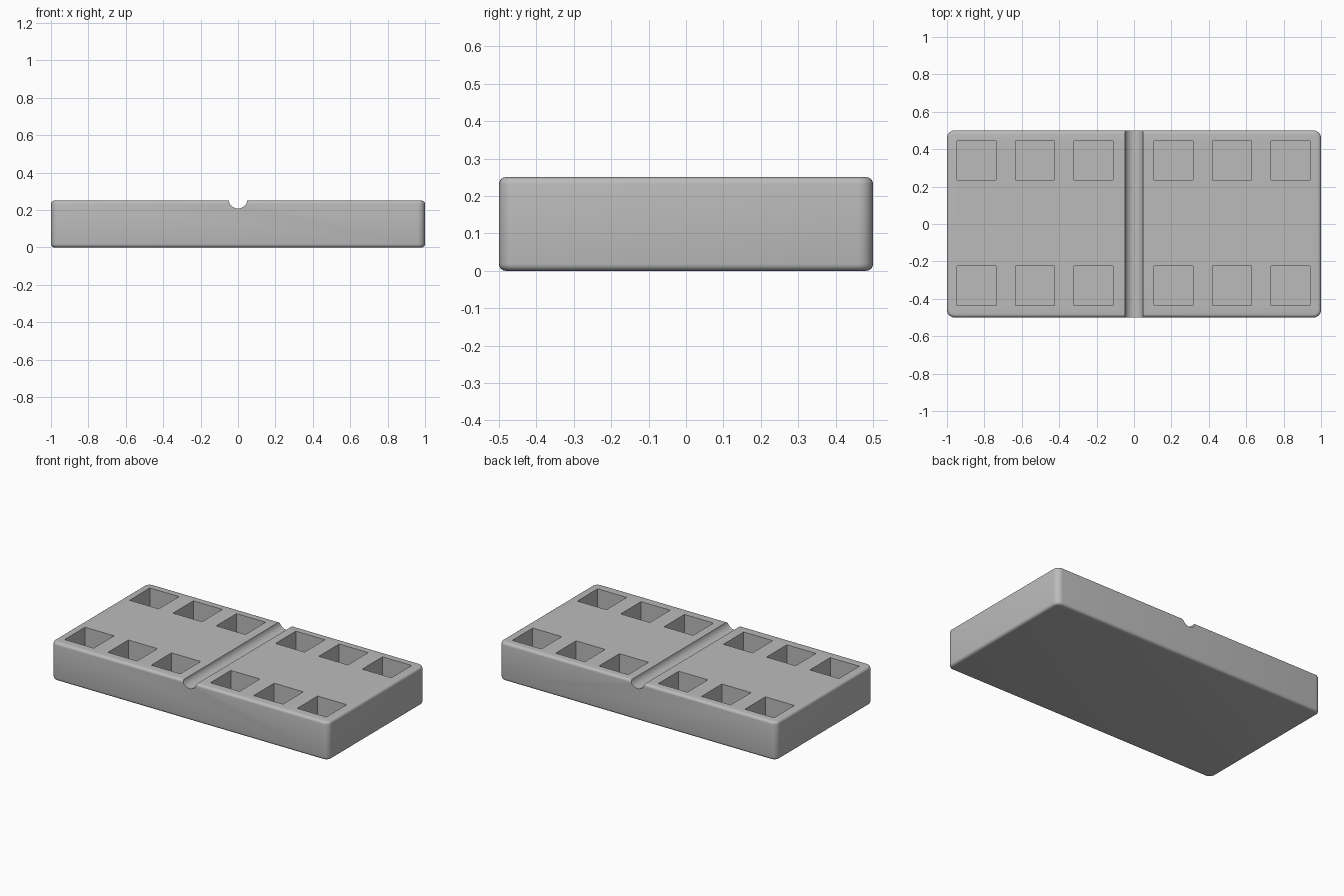
import bpy, bmesh, math
from mathutils import Matrix, Vector

if "Cube" in bpy.data.objects:
    bpy.data.objects.remove(bpy.data.objects["Cube"])

grey = bpy.data.materials.new("plain grey")
grey.diffuse_color = (0.5, 0.5, 0.5, 1)
grey.use_nodes = True
grey.node_tree.nodes["Principled BSDF"].inputs["Base Color"].default_value = grey.diffuse_color

LENGTH, WIDTH, HEIGHT = 2.0, 1.0, 0.25
POCKET, DEPTH = 0.21, 0.18


def make_object(name, bm):
    mesh = bpy.data.meshes.new(name)
    bm.to_mesh(mesh)
    bm.free()
    mesh.materials.append(grey)
    ob = bpy.data.objects.new(name, mesh)
    bpy.context.collection.objects.link(ob)
    return ob


def add_box(bm, centre, size):
    matrix = Matrix.Translation(centre) @ Matrix.Diagonal((*size, 1))
    bmesh.ops.create_cube(bm, size=1, matrix=matrix)


# Block: rounded vertical corners, then a smaller rounding on the top and bottom rims
bm = bmesh.new()
add_box(bm, Vector((0, 0, HEIGHT / 2)), (LENGTH, WIDTH, HEIGHT))
upright = [e for e in bm.edges if abs(e.verts[0].co.z - e.verts[1].co.z) > 0.1]
bmesh.ops.bevel(bm, geom=upright, offset=0.04, segments=6, profile=0.5, affect='EDGES')
rims = [e for e in bm.edges if abs(e.verts[0].co.z - e.verts[1].co.z) < 0.01]
bmesh.ops.bevel(bm, geom=rims, offset=0.018, segments=4, profile=0.5, affect='EDGES')
block = make_object("tray_block", bm)

# Square pockets: two rows of three on each half
bm = bmesh.new()
for x in (-0.842, -0.529, -0.217, 0.211, 0.524, 0.837):
    for y in (-0.33, 0.34):
        add_box(bm, Vector((x, y, HEIGHT)), (POCKET, POCKET, DEPTH * 2))
pockets = make_object("pocket_cutter", bm)

# Round groove running front to back
bm = bmesh.new()
bmesh.ops.create_cone(bm, cap_ends=True, segments=32, radius1=0.05, radius2=0.05,
                      depth=1.2, matrix=Matrix.Translation((0, 0, 0.258))
                      @ Matrix.Rotation(math.pi / 2, 4, 'X'))
groove = make_object("groove_cutter", bm)

# Cut the block and keep the result as real geometry
bpy.context.view_layer.objects.active = block
block.select_set(True)
for cutter in (pockets, groove):
    cutter.hide_render = True
    mod = block.modifiers.new(cutter.name, 'BOOLEAN')
    mod.operation = 'DIFFERENCE'
    mod.solver = 'EXACT'
    mod.object = cutter
    bpy.ops.object.modifier_apply(modifier=mod.name)
    bpy.data.objects.remove(cutter)

bpy.ops.object.shade_smooth_by_angle(angle=math.radians(35))
